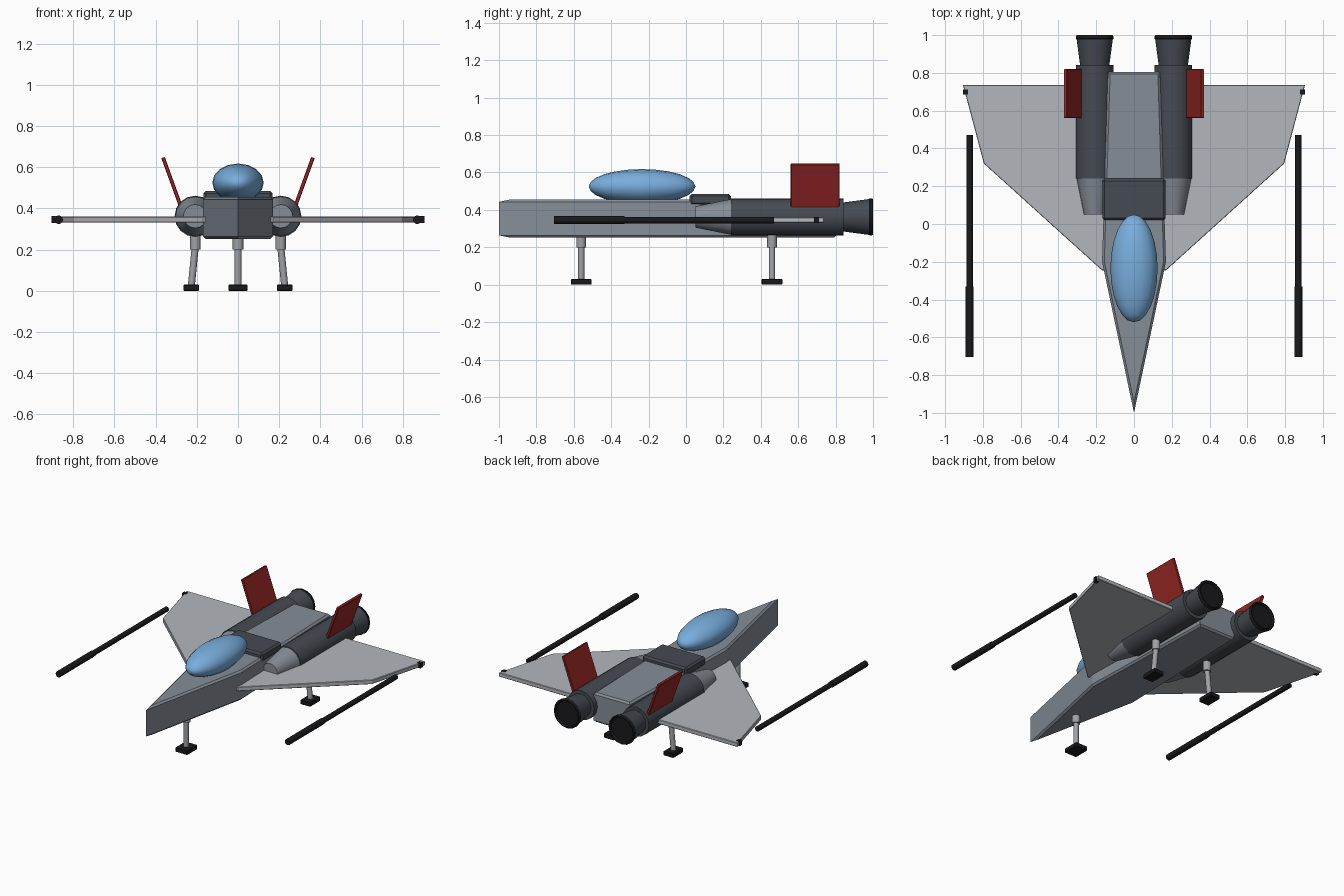
import bpy, bmesh, math
from mathutils import Vector, Matrix

if "Cube" in bpy.data.objects:
    bpy.data.objects.remove(bpy.data.objects["Cube"])


def material(name, r, g, b):
    m = bpy.data.materials.new(name)
    m.diffuse_color = (r, g, b, 1)
    m.use_nodes = True
    m.node_tree.nodes["Principled BSDF"].inputs["Base Color"].default_value = m.diffuse_color
    return m


HULL = material("hull_grey", 0.24, 0.27, 0.31)
WING = material("wing_grey", 0.45, 0.47, 0.50)
DARK = material("dark_grey", 0.06, 0.07, 0.085)
BLACK = material("black", 0.01, 0.01, 0.012)
RED = material("red", 0.30, 0.02, 0.018)
BLUE = material("canopy_blue", 0.19, 0.42, 0.72)
STEEL = material("steel", 0.35, 0.36, 0.38)


def finish(bm, name, mat, smooth=False):
    bmesh.ops.recalc_face_normals(bm, faces=bm.faces)
    me = bpy.data.meshes.new(name)
    bm.to_mesh(me)
    bm.free()
    me.materials.append(mat)
    ob = bpy.data.objects.new(name, me)
    bpy.context.collection.objects.link(ob)
    if smooth:
        bpy.ops.object.select_all(action='DESELECT')
        ob.select_set(True)
        bpy.context.view_layer.objects.active = ob
        bpy.ops.object.shade_smooth_by_angle(angle=math.radians(35))
    return ob


def box(name, centre, size, mat, bevel=0, tilt=0):
    bm = bmesh.new()
    bmesh.ops.create_cube(bm, size=1)
    bmesh.ops.scale(bm, vec=size, verts=bm.verts)
    if bevel:
        bmesh.ops.bevel(bm, geom=bm.edges[:], offset=bevel, segments=1, affect='EDGES')
    bmesh.ops.transform(bm, matrix=Matrix.Translation(centre) @ Matrix.Rotation(tilt, 4, 'Y'),
                        verts=bm.verts)
    return finish(bm, name, mat)


def slab(name, outline, z0, z1, mat, bevel):
    # flat outline extruded upward, with its top and bottom rims bevelled
    bm = bmesh.new()
    lo = bm.faces.new([bm.verts.new((x, y, z0)) for x, y in outline])
    ext = bmesh.ops.extrude_face_region(bm, geom=[lo], use_keep_orig=True)["geom"]
    bmesh.ops.translate(bm, vec=(0, 0, z1 - z0),
                        verts=[v for v in ext if isinstance(v, bmesh.types.BMVert)])
    rims = [e for e in bm.edges if abs(e.verts[0].co.z - e.verts[1].co.z) < 1e-5]
    bmesh.ops.bevel(bm, geom=rims, offset=bevel, segments=1, affect='EDGES')
    return finish(bm, name, mat)


def lathe(name, x, z, profile, mat, sides=16):
    # turned part along y, profile of (y, radius)
    bm = bmesh.new()
    rings = []
    for y, r in profile:
        rings.append([bm.verts.new((x + r * math.cos(a), y, z + r * math.sin(a)))
                      for a in (2 * math.pi * i / sides for i in range(sides))])
    for a, b in zip(rings, rings[1:]):
        for i in range(sides):
            j = (i + 1) % sides
            bm.faces.new((a[i], a[j], b[j], b[i]))
    bm.faces.new(rings[0])
    bm.faces.new(rings[-1])
    return finish(bm, name, mat, True)


def rod(name, p, q, r, mat, sides=12):
    p, q = Vector(p), Vector(q)
    bm = bmesh.new()
    rot = (q - p).to_track_quat('Z', 'Y').to_matrix().to_4x4()
    bmesh.ops.create_cone(bm, cap_ends=True, segments=sides, radius1=r, radius2=r,
                          depth=(q - p).length,
                          matrix=Matrix.Translation((p + q) / 2) @ rot)
    return finish(bm, name, mat, True)


def landing_leg(name, x_top, x_foot, y, foot_width):
    rod(name + "_sleeve", (x_top, y, 0.20), (x_top, y, 0.27), 0.026, STEEL)
    rod(name + "_strut", (x_foot, y, 0.02), (x_top, y, 0.22), 0.017, STEEL)
    box(name + "_foot", (x_foot, y, 0.015), (foot_width, 0.11, 0.03), BLACK, 0.003)


# Fuselage: long dagger shape
half = [(0.169, -0.20), (0.138, 0.805)]
slab("fuselage", [(0, -1)] + half + [(-x, y) for x, y in reversed(half)],
     0.252, 0.455, HULL, 0.012)

# Spine housing behind the cockpit
box("spine_housing", (0, 0.13, 0.455), (0.335, 0.22, 0.06), DARK, 0.012)

# Canopy: stretched ball with its poles fore and aft
bm = bmesh.new()
bmesh.ops.create_uvsphere(bm, u_segments=16, v_segments=12, radius=1,
                          matrix=Matrix.Rotation(math.pi / 2, 4, 'X'))
bmesh.ops.scale(bm, vec=(0.125, 0.285, 0.093), verts=bm.verts)
bmesh.ops.translate(bm, vec=(0, -0.235, 0.525), verts=bm.verts)
finish(bm, "canopy", BLUE, True)

for side, s in (("left", -1), ("right", 1)):
    # Swept wing
    slab(side + "_wing", [(s * x, y) for x, y in
         ((0.10, -0.245), (0.17, -0.245), (0.795, 0.32), (0.905, 0.735), (0.10, 0.735))],
         0.331, 0.36, WING, 0.003)

    # Wing-tip light and long cannon
    box(side + "_tip_light", (s * 0.892, 0.698, 0.346), (0.026, 0.026, 0.034), BLACK)
    rod(side + "_cannon_barrel", (s * 0.87, -0.34, 0.345), (s * 0.87, 0.47, 0.345), 0.017, BLACK)
    rod(side + "_cannon_muzzle", (s * 0.87, -0.705, 0.345), (s * 0.87, -0.33, 0.345), 0.021, BLACK)

    # Engine: intake cone, body, flared nozzle, rim
    ex, ez = s * 0.208, 0.362
    lathe(side + "_intake", ex, ez, [(0.05, 0.057), (0.245, 0.096)], HULL)
    lathe(side + "_engine", ex, ez, [(0.24, 0.1), (0.842, 0.1)], DARK)
    lathe(side + "_nozzle", ex, ez, [(0.83, 0.076), (0.98, 0.096)], DARK)
    lathe(side + "_nozzle_rim", ex, ez, [(0.975, 0.094), (0.983, 0.1), (0.992, 0.1),
          (1.0, 0.095), (1.0, 0.088), (0.985, 0.082)], BLACK)

    # Canted tail fin
    box(side + "_fin", (s * 0.322, 0.69, 0.532), (0.018, 0.26, 0.245), RED,
        0.003, s * math.radians(20))

    # Rear landing leg
    landing_leg(side + "_rear_leg", s * 0.207, s * 0.227, 0.46, 0.075)

# Front landing leg
landing_leg("front_leg", 0, 0, -0.56, 0.092)
